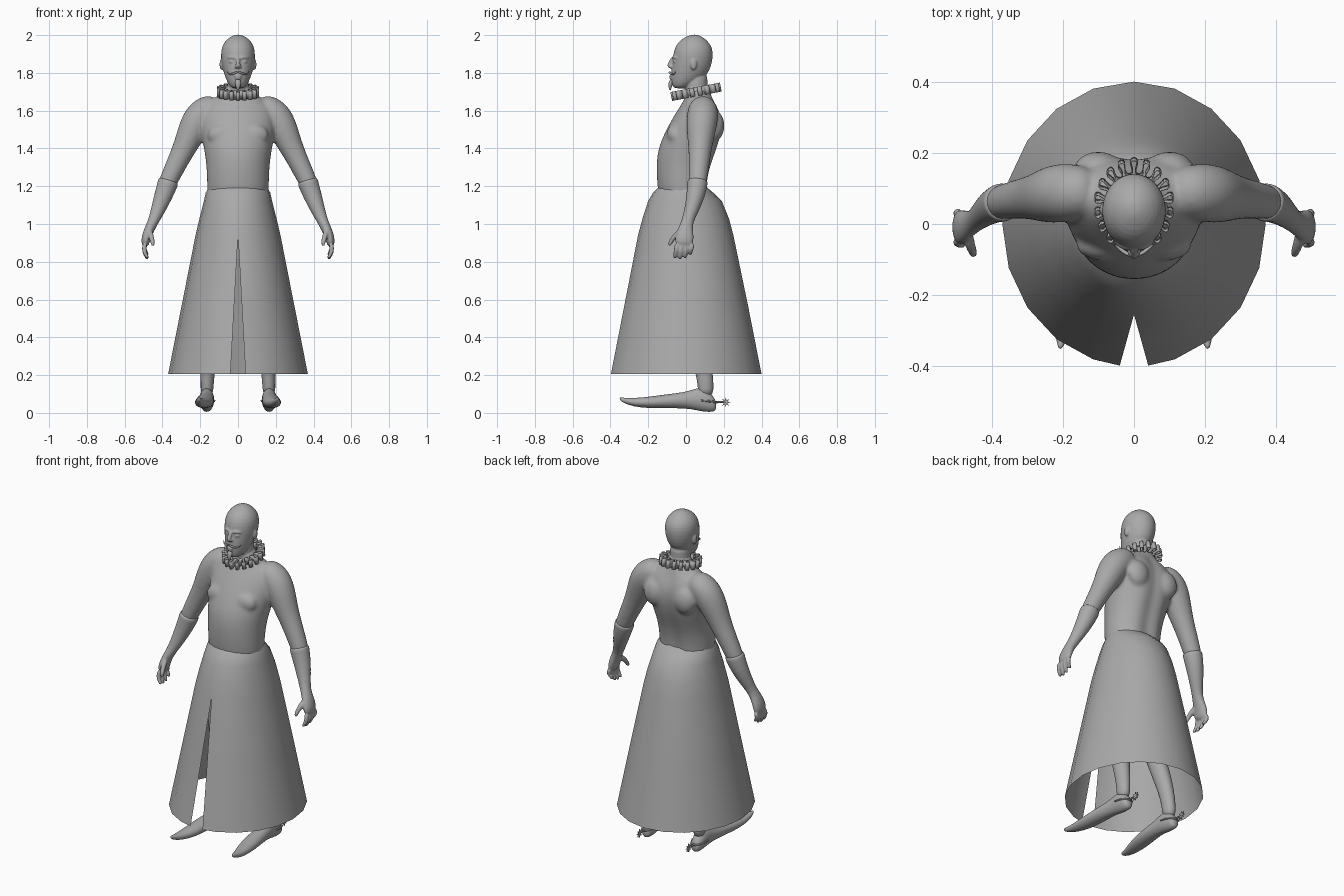
import bpy, bmesh, math
from mathutils import Vector, Matrix

if "Cube" in bpy.data.objects:
    bpy.data.objects.remove(bpy.data.objects["Cube"])

grey = bpy.data.materials.new("plain_grey")
grey.use_nodes = True
colour = (0.4, 0.4, 0.4, 1)
grey.diffuse_color = colour
grey.node_tree.nodes["Principled BSDF"].inputs["Base Color"].default_value = colour

X, Y, Z = Vector((1, 0, 0)), Vector((0, 1, 0)), Vector((0, 0, 1))


def tube(bm, points, ref, axis=None, side=1, n=16):
    """Loft of elliptical rings; each point is x, y, z, radius along ref, radius across."""
    centres = [Vector((side * p[0], p[1], p[2])) for p in points]
    rings = []
    for i, p in enumerate(points):
        t = axis or (centres[min(i + 1, len(points) - 1)] - centres[max(i - 1, 0)]).normalized()
        u = (ref - t * ref.dot(t)).normalized()
        v = t.cross(u)
        ring = []
        for k in range(n):
            a = math.tau * k / n
            ring.append(bm.verts.new(centres[i] + u * p[3] * math.cos(a) + v * p[-1] * math.sin(a)))
        rings.append(ring)
    for a, b in zip(rings, rings[1:]):
        for k in range(n):
            bm.faces.new((a[k], a[(k + 1) % n], b[(k + 1) % n], b[k]))
    bm.faces.new(rings[0])
    bm.faces.new(rings[-1])


def ball(bm, centre, radii, side=1):
    c = Vector((side * centre[0], centre[1], centre[2]))
    bmesh.ops.create_uvsphere(bm, u_segments=16, v_segments=10, radius=1,
                              matrix=Matrix.Translation(c) @ Matrix.Diagonal((*radii, 1)))


def finish(name, bm, subdiv=0, voxel=0, smooth=0, flat=False):
    bmesh.ops.recalc_face_normals(bm, faces=bm.faces)
    mesh = bpy.data.meshes.new(name)
    for f in bm.faces:
        f.smooth = not flat
    bm.to_mesh(mesh)
    bm.free()
    mesh.materials.append(grey)
    ob = bpy.data.objects.new(name, mesh)
    bpy.context.collection.objects.link(ob)
    if subdiv:
        ob.modifiers.new("rounding", "SUBSURF").levels = subdiv
        ob.modifiers["rounding"].render_levels = subdiv
    if voxel:
        m = ob.modifiers.new("blend", "REMESH")
        m.mode, m.voxel_size, m.use_smooth_shade = "VOXEL", voxel, True
    if smooth:
        m = ob.modifiers.new("soften", "SMOOTH")
        m.factor, m.iterations = 0.5, smooth
    return ob


def slab(z, front, back, half):
    """Horizontal ring from its front, back and half width."""
    return (0, (front + back) / 2, z, half, (back - front) / 2)


# Torso with upper arms, chest and shoulder blades blended together
bm = bmesh.new()
tube(bm, [slab(*r) for r in (
    (1.06, -.13, .12, .15), (1.19, -.152, .117, .165), (1.3, -.158, .137, .165),
    (1.4, -.15, .177, .18), (1.5, -.105, .203, .2), (1.58, -.06, .195, .2),
    (1.64, -.02, .165, .17), (1.68, 0, .135, .1), (1.72, 0, .12, .06), (1.76, 0, .11, .05))],
    X, Z, n=32)
for v in bm.verts:
    if v.co.y > .05 and v.co.z < 1.66:
        v.co.y -= .022 * math.exp(-(v.co.x / .04) ** 2)
for s in (1, -1):
    tube(bm, [(.1, .09, 1.625, .06), (.16, .09, 1.61, .08), (.205, .088, 1.57, .085),
              (.24, .08, 1.5, .08), (.28, .075, 1.41, .064), (.325, .07, 1.32, .056),
              (.37, .062, 1.225, .05), (.385, .058, 1.19, .045)], Y, side=s)
    ball(bm, (.08, -.06, 1.47), (.085, .045, .06), s)
    ball(bm, (.1, .155, 1.52), (.07, .05, .08), s)
finish("torso", bm, 2, .01, 6)

# Head with neck, nose, brows, lids, lips and ears
bm = bmesh.new()
tube(bm, [slab(*r) for r in (
    (1.715, -.066, .0, .03), (1.745, -.078, .06, .055), (1.79, -.08, .115, .073),
    (1.84, -.074, .136, .086), (1.89, -.07, .144, .092), (1.935, -.06, .14, .088),
    (1.97, -.036, .115, .068), (1.992, .0, .085, .04), (2.003, .03, .06, .012))],
    X, Z, n=24)
tube(bm, [slab(1.66, -.005, .12, .062), slab(1.74, -.01, .112, .058), slab(1.81, 0, .12, .058)], X, Z)
tube(bm, [(0, -.066, 1.89, .009), (0, -.08, 1.86, .011), (0, -.09, 1.838, .014), (0, -.076, 1.822, .013)], X, Z)
ball(bm, (0, -.077, 1.785), (.022, .012, .006))
ball(bm, (0, -.077, 1.772), (.018, .012, .006))
for s in (1, -1):
    tube(bm, [(.008, -.07, 1.877, .008), (.03, -.066, 1.885, .008), (.058, -.046, 1.878, .007)], Z, side=s, n=10)
    ball(bm, (.033, -.058, 1.86), (.015, .011, .008), s)
    ball(bm, (.012, -.08, 1.832), (.008, .01, .007), s)
    ball(bm, (.088, .04, 1.845), (.01, .018, .03), s)
finish("head", bm, 1, .005, 3)

# Moustache and pointed beard
bm = bmesh.new()
for s in (1, -1):
    tube(bm, [(0, -.089, 1.806, .006), (.022, -.084, 1.797, .007), (.042, -.068, 1.79, .005),
              (.054, -.058, 1.798, .003), (.058, -.056, 1.81, .001)], Z, side=s, n=8)
tube(bm, [(0, -.076, 1.768, .012, .008), (0, -.08, 1.75, .018, .013), (0, -.084, 1.73, .014, .011),
          (0, -.084, 1.705, .003, .003)], X, Z, n=10)
finish("moustache_and_beard", bm, 1)

# Pleated ruff: one tilted strip folded in and out
bm = bmesh.new()
pleats, steps = 18, 12
count = pleats * steps
up = Vector((0, -.19, 1)).normalized() * .024
rows = []
for i in range(count):
    phase = math.tau * i / steps
    a = math.tau * i / count + .055 * math.sin(2 * phase) + math.pi / 2
    r = .83 + .17 * math.cos(phase)
    p = Vector((.113 * r * math.cos(a), .053 + .131 * r * math.sin(a), 0))
    p.z = 1.7 + .19 * (p.y - .053)
    rows.append((bm.verts.new(p - up), bm.verts.new(p + up)))
for i in range(count):
    a, b = rows[i], rows[(i + 1) % count]
    bm.faces.new((a[0], b[0], b[1], a[1]))
ruff = finish("pleated_ruff", bm)
ruff.modifiers.new("thickness", "SOLIDIFY").thickness = .003

# Gloves with long cuffs, four fingers and a thumb
for s, label in ((1, "left"), (-1, "right")):
    bm = bmesh.new()
    tube(bm, [(.366, .062, 1.235, .057), (.37, .061, 1.22, .056), (.395, .052, 1.15, .05),
              (.425, .028, 1.07, .038), (.45, .006, 1.01, .03, .028), (.473, -.004, .965, .043, .027),
              (.489, -.008, .92, .052, .025), (.492, -.014, .88, .046, .019)], Y, side=s)
    for k in range(4):
        y = -.052 + .027 * k
        drop = (.005, .0, .006, .022)[k]
        tube(bm, [(.492, y + .006, .9, .013), (.499, y, .868, .013), (.492, y - .004, .838 + drop, .012),
                  (.475, y - .008, .81 + drop, .009)], Y, side=s, n=10)
    tube(bm, [(.47, -.02, .965, .018), (.462, -.055, .94, .016), (.452, -.08, .91, .013),
              (.45, -.09, .88, .009)], X, side=s, n=10)
    finish(label + "_glove", bm, 1, .006, 2)

# Flared skirt, open below, split at the front
bm = bmesh.new()
grid = []
for z, rx, front, back in ((1.195, .155, .146, .11), (1.165, .171, .175, .145), (1.12, .181, .201, .19),
                           (1.03, .204, .23, .227), (.94, .225, .254, .251), (.57, .298, .327, .328),
                           (.205, .37, .4, .4)):
    gap = .04 * max(0, .94 - z) / .735
    row = []
    for k in range(21):
        a = math.tau * (k / 20 - .25)
        x, y = rx * math.cos(a), math.sin(a)
        if k in (0, 20):
            x = gap if k == 0 else -gap
            y *= math.sqrt(1 - (x / rx) ** 2)
        row.append(bm.verts.new((x, y * (back if y > 0 else front), z)))
    grid.append(row)
for a, b in zip(grid, grid[1:]):
    for k in range(20):
        bm.faces.new((a[k], b[k], b[k + 1], a[k + 1]))
bmesh.ops.remove_doubles(bm, verts=bm.verts, dist=.0005)
finish("skirt", bm)

for s, label in ((1, "left"), (-1, "right")):
    # Leg running up inside the skirt
    bm = bmesh.new()
    tube(bm, [(.088, -.01, 1.12, .075, .09), (.1, -.01, .9, .085, .095), (.115, -.005, .7, .068, .075),
              (.13, .01, .53, .053, .06), (.145, .05, .4, .052, .06), (.157, .085, .27, .042, .05),
              (.163, .104, .17, .035, .043), (.165, .105, .08, .035, .043)], X, Z, s)
    finish(label + "_leg", bm, 1)

    # Long shoe with a raised point
    bm = bmesh.new()
    shoe = ((.16, .165, .015, .06, .02), (.145, .165, .004, .09, .033), (.1, .165, .004, .13, .04),
            (.06, .165, .012, .135, .04), (.0, .168, .024, .11, .042), (-.1, .175, .024, .1, .05),
            (-.2, .185, .024, .085, .045), (-.28, .198, .033, .078, .028), (-.33, .205, .052, .08, .013),
            (-.352, .207, .068, .084, .005))
    tube(bm, [(x, y, (lo + hi) / 2, w, (hi - lo) / 2) for y, x, lo, hi, w in shoe], X, Y, s)
    finish(label + "_shoe", bm, 1)

    # Spur with heel band, neck and spiked wheel
    bm = bmesh.new()
    tube(bm, [(.165, .15, .056, .007), (.165, .185, .058, .005), (.165, .212, .056, .004)], X, Y, s, 8)
    for e in (1, -1):
        tube(bm, [(.165, .164, .056, .006), (.165 + e * .024, .15, .058, .006),
                  (.165 + e * .038, .12, .062, .006), (.165 + e * .042, .08, .066, .004)], Z, side=s, n=8)
    star = [bm.verts.new((s * .165 - .003, .21 + r * math.cos(a), .056 + r * math.sin(a)))
            for r, a in (((.026, .011)[k % 2], math.pi * k / 8) for k in range(16))]
    face = bm.faces.new(star)
    lifted = bmesh.ops.extrude_face_region(bm, geom=[face], use_keep_orig=True)["geom"]
    bmesh.ops.translate(bm, vec=(.006, 0, 0), verts=[g for g in lifted if isinstance(g, bmesh.types.BMVert)])
    finish(label + "_spur", bm, flat=True)
